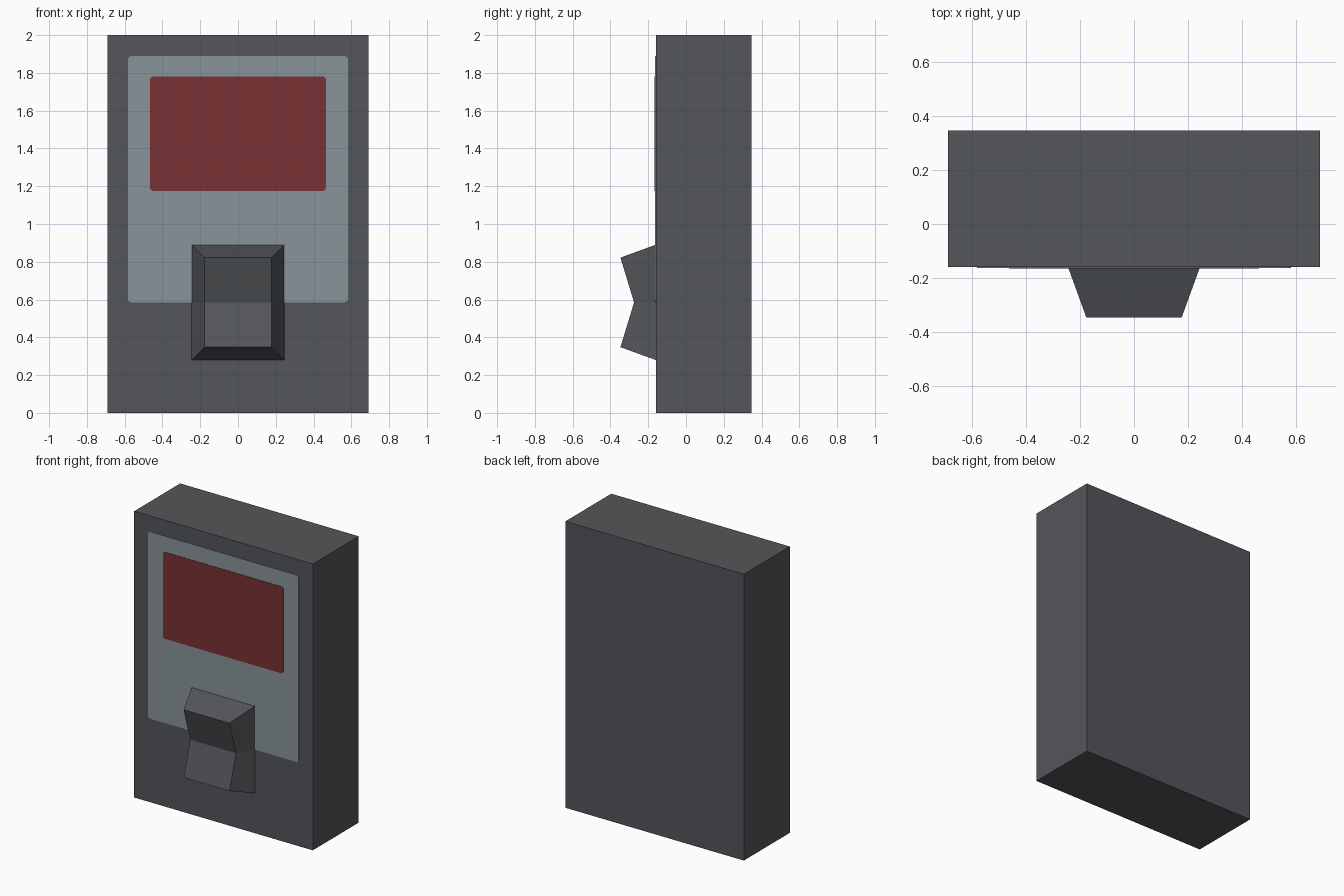
import bpy, bmesh, math

if "Cube" in bpy.data.objects:
    bpy.data.objects.remove(bpy.data.objects["Cube"])


def material(name, rgb):
    m = bpy.data.materials.new(name)
    m.diffuse_color = (*rgb, 1.0)
    m.use_nodes = True
    m.node_tree.nodes["Principled BSDF"].inputs["Base Color"].default_value = m.diffuse_color
    return m


DARK = material("dark grey", (0.088, 0.092, 0.100))
PANEL = material("pale grey", (0.250, 0.296, 0.320))
RED = material("dull red", (0.195, 0.031, 0.033))


def finish(name, bm, mat):
    bmesh.ops.recalc_face_normals(bm, faces=bm.faces)
    mesh = bpy.data.meshes.new(name)
    bm.to_mesh(mesh)
    bm.free()
    mesh.materials.append(mat)
    ob = bpy.data.objects.new(name, mesh)
    bpy.context.collection.objects.link(ob)
    return ob


def box(name, x0, x1, y0, y1, z0, z1, mat):
    bm = bmesh.new()
    bmesh.ops.create_cube(bm, size=1)
    for v in bm.verts:
        v.co = (x1 if v.co.x > 0 else x0,
                y1 if v.co.y > 0 else y0,
                z1 if v.co.z > 0 else z0)
    return finish(name, bm, mat)


def plate(name, x0, x1, z0, z1, y_front, y_back, radius, mat):
    """Thin rounded rectangle lying on the front face."""
    bm = bmesh.new()
    corners = [(x1 - radius, z1 - radius), (x0 + radius, z1 - radius),
               (x0 + radius, z0 + radius), (x1 - radius, z0 + radius)]
    ring = []
    for i, (cx, cz) in enumerate(corners):
        for k in range(4):
            a = math.radians(90 * i + 30 * k)
            ring.append(bm.verts.new((cx + radius * math.cos(a), y_back,
                                      cz + radius * math.sin(a))))
    face = bm.faces.new(ring)
    out = bmesh.ops.extrude_face_region(bm, geom=[face])
    for v in out["geom"]:
        if isinstance(v, bmesh.types.BMVert):
            v.co.y = y_front
    return finish(name, bm, mat)


FRONT = -0.16

# cabinet body
box("cabinet", -0.69, 0.69, FRONT, 0.347, 0, 2, DARK)

# painted front panel and red screen
plate("front_panel", -0.583, 0.583, 0.585, 1.89, FRONT - 0.003, FRONT + 0.002, 0.02, PANEL)
plate("screen", -0.465, 0.465, 1.175, 1.78, FRONT - 0.006, FRONT + 0.002, 0.015, RED)

# handle: tapered block whose front is folded inwards at mid height
bm = bmesh.new()
rows = []
for base_z, front_z, front_y in ((0.28, 0.348, -0.347),
                                 (0.585, 0.585, -0.275),
                                 (0.89, 0.822, -0.347)):
    rows.append([bm.verts.new(p) for p in ((-0.245, FRONT, base_z), (-0.177, front_y, front_z),
                                           (0.177, front_y, front_z), (0.245, FRONT, base_z))])
for low, high in zip(rows, rows[1:]):
    for i in range(4):
        j = (i + 1) % 4
        bm.faces.new((low[i], low[j], high[j], high[i]))
bm.faces.new(rows[0])
bm.faces.new(rows[-1])
finish("handle", bm, DARK)
